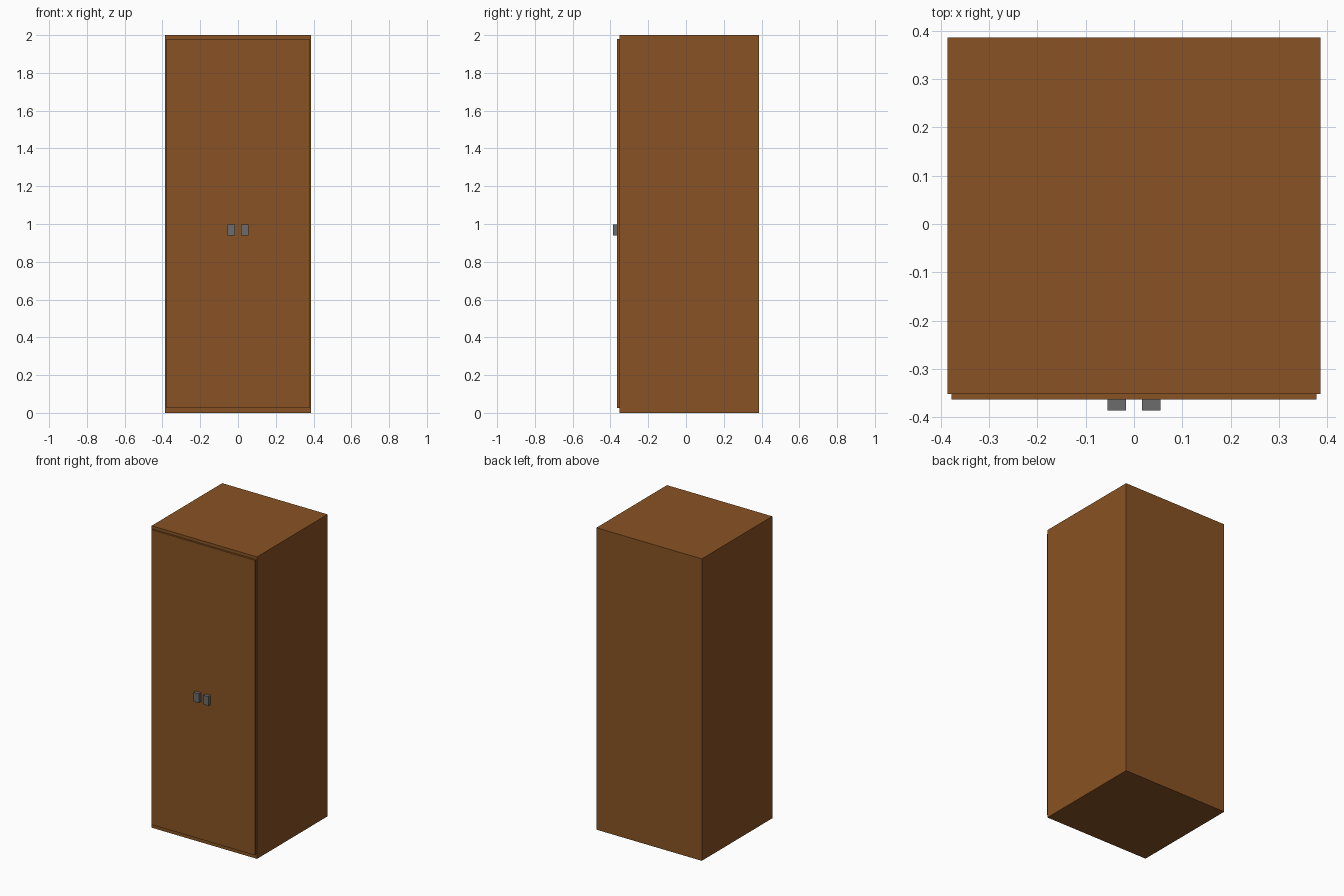
import bpy

if "Cube" in bpy.data.objects:
    bpy.data.objects.remove(bpy.data.objects["Cube"])


def material(name, rgb):
    m = bpy.data.materials.new(name)
    m.diffuse_color = (*rgb, 1.0)
    m.use_nodes = True
    m.node_tree.nodes["Principled BSDF"].inputs["Base Color"].default_value = m.diffuse_color
    return m


wood = material("brown wood", (0.25, 0.086, 0.017))
metal = material("grey metal", (0.15, 0.15, 0.155))


def box(name, lo, hi, mat):
    """Box spanning two opposite corners."""
    centre = [(a + b) / 2 for a, b in zip(lo, hi)]
    bpy.ops.mesh.primitive_cube_add(size=1, location=centre)
    ob = bpy.context.object
    ob.name = name
    ob.scale = [b - a for a, b in zip(lo, hi)]
    bpy.ops.object.transform_apply(location=True, rotation=False, scale=True)
    ob.data.materials.append(mat)
    return ob


# Cabinet carcass
box("cabinet_body", (-0.386, -0.352, 0), (0.386, 0.386, 2.0), wood)

# Thin door front, slightly inset from the carcass edges
box("door_front", (-0.378, -0.364, 0.026), (0.378, -0.352, 1.98), wood)

# Pair of block handles, mirrored about the centre
handle = box("door_handles", (0.0165, -0.386, 0.938), (0.055, -0.364, 0.998), metal)
handle.modifiers.new("mirror", 'MIRROR').use_axis = (True, False, False)
